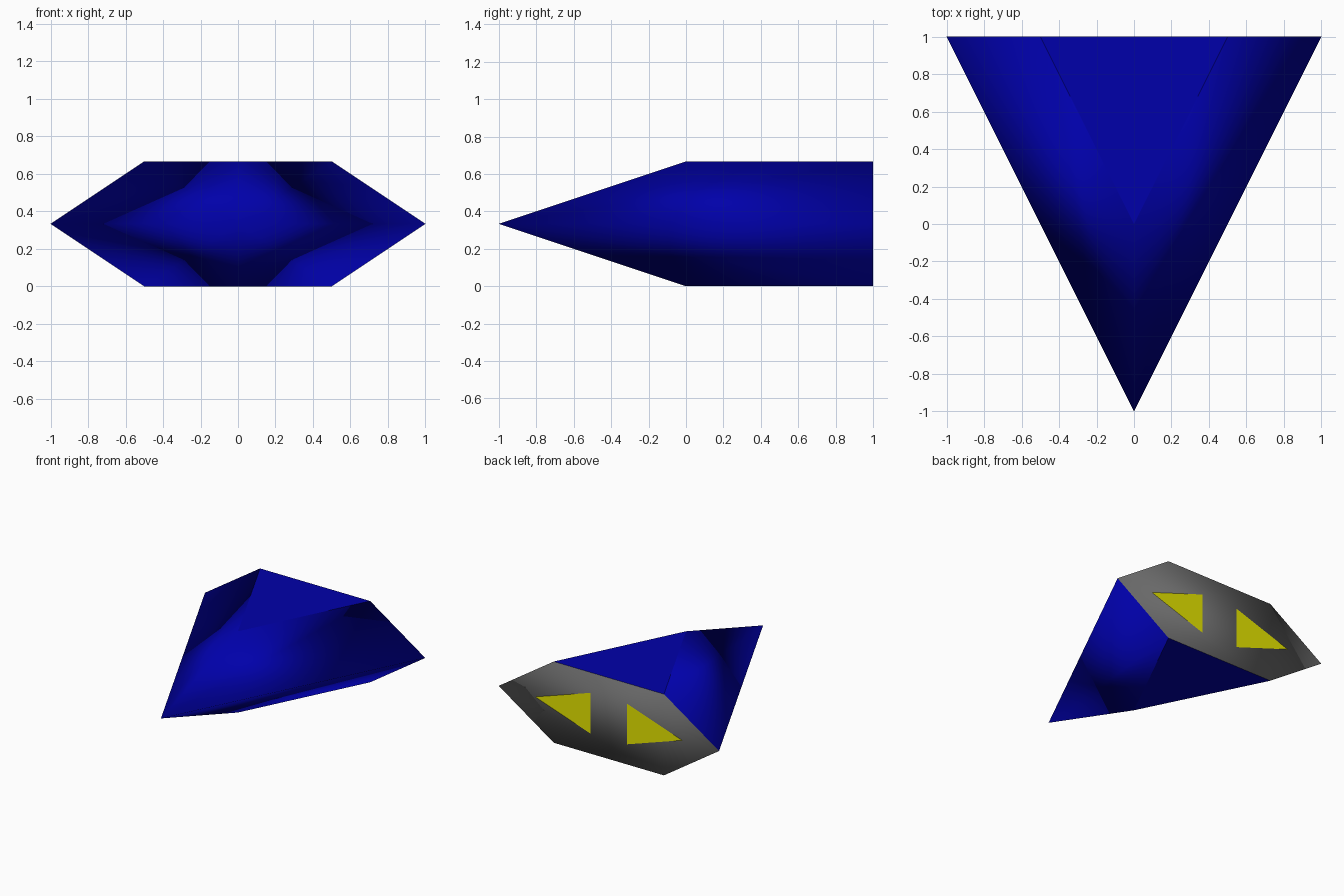
import bpy
import bmesh

cube = bpy.data.objects.get("Cube")
if cube:
    bpy.data.objects.remove(cube, do_unlink=True)


def make_material(name, rgb):
    mat = bpy.data.materials.new(name)
    mat.use_nodes = True
    mat.diffuse_color = (*rgb, 1)
    mat.node_tree.nodes["Principled BSDF"].inputs["Base Color"].default_value = (*rgb, 1)
    return mat


def make_object(name, bm, materials):
    mesh = bpy.data.meshes.new(name)
    bm.to_mesh(mesh)
    bm.free()
    for mat in materials:
        mesh.materials.append(mat)
    obj = bpy.data.objects.new(name, mesh)
    bpy.context.collection.objects.link(obj)
    return obj


blue = make_material("deep blue", (0.0, 0.0, 0.4))
grey = make_material("dark grey", (0.14, 0.14, 0.14))
yellow = make_material("engine yellow", (0.8, 0.8, 0.0))

MID = 1 / 3      # height of the wing edge
TOP = 2 / 3      # height of the upper deck

# Wedge hull: sharp nose, two wing tips, a triangular deck above and below
bm = bmesh.new()
nose = bm.verts.new((0, -1, MID))
tips = {s: bm.verts.new((s, 1, MID)) for s in (-1, 1)}
decks = {}
for z in (TOP, 0):
    decks[z] = {s: bm.verts.new((s / 2, 0 if s == 0 else 1, z)) for s in (-1, 0, 1)}
    bm.faces.new(decks[z].values())
    for s in (-1, 1):
        bm.faces.new((nose, tips[s], decks[z][s], decks[z][0]))
upper, lower = decks[TOP], decks[0]
bm.faces.new((tips[-1], upper[-1], upper[1], tips[1], lower[1], lower[-1]))
bmesh.ops.recalc_face_normals(bm, faces=bm.faces[:])

# Flat decks, smooth flanks and stern; the stern is grey
for face in bm.faces:
    face.smooth = abs(face.normal.z) < 0.95
    face.material_index = 1 if face.normal.y > 0.9 else 0
make_object("hull", bm, (blue, grey))

# Triangular engine plates on the stern
for side, label in ((1, "left"), (-1, "right")):
    bm = bmesh.new()
    corners = [(1 / 6, MID / 2), (1 / 6, MID * 1.5), (2 / 3, MID)]
    face = bm.faces.new([bm.verts.new((side * x, 1.003, z)) for x, z in corners])
    face.normal_update()
    if face.normal.y < 0:
        face.normal_flip()
    make_object(label + "_engine", bm, (yellow,))
